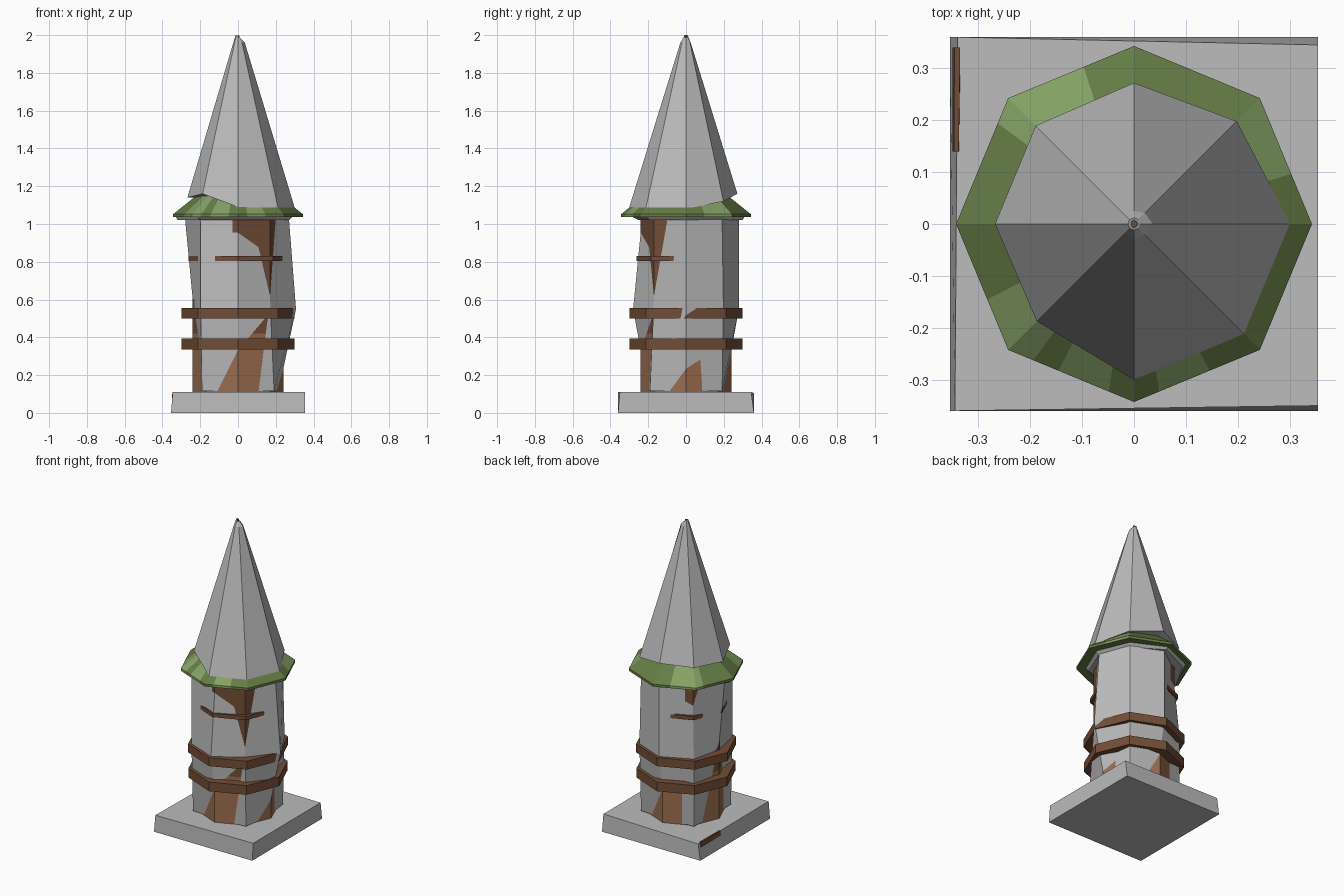
import bpy, bmesh, math

if "Cube" in bpy.data.objects:
    bpy.data.objects.remove(bpy.data.objects["Cube"])

def material(name, r, g, b):
    m = bpy.data.materials.new(name)
    m.diffuse_color = (r, g, b, 1)
    m.use_nodes = True
    m.node_tree.nodes["Principled BSDF"].inputs["Base Color"].default_value = m.diffuse_color
    return m

STONE = material("pale stone", 0.50, 0.50, 0.50)
WOOD = material("dark wood", 0.17, 0.075, 0.038)
CLAY = material("light wood", 0.33, 0.155, 0.08)
MOSS = material("moss green", 0.13, 0.205, 0.06)
LIGHT_MOSS = material("light moss", 0.235, 0.36, 0.13)

def ring(radii, z):
    """Octagon points with corners on the axes; z is one height or eight."""
    if not isinstance(radii, (list, tuple)):
        radii = [radii] * 8
    if not isinstance(z, (list, tuple)):
        z = [z] * 8
    return [(r * math.cos(i * math.pi / 4), r * math.sin(i * math.pi / 4), h)
            for i, (r, h) in enumerate(zip(radii, z))]

def loft(name, rings, mats, rule=None, closed=False, tri=False, sub=1):
    """Joins rings into a skin, capped or closed on itself like a hoop."""
    bm = bmesh.new()
    rows = []
    for pts in rings:
        row = []
        for i, p in enumerate(pts):
            q = pts[(i + 1) % len(pts)]
            for k in range(sub):
                t = k / sub
                row.append(bm.verts.new([a + (b - a) * t for a, b in zip(p, q)]))
        rows.append(row)
    n = len(rows[0])
    pairs = list(zip(rows, rows[1:]))
    if closed:
        pairs.append((rows[-1], rows[0]))
    for lo, hi in pairs:
        for i in range(n):
            j = (i + 1) % n
            bm.faces.new((lo[i], lo[j], hi[j], hi[i]))
    if not closed:
        bm.faces.new(rows[0][::-1])
        bm.faces.new(rows[-1])
    if tri:
        bmesh.ops.triangulate(bm, faces=bm.faces[:])
    bmesh.ops.recalc_face_normals(bm, faces=bm.faces[:])
    if rule:
        for f in bm.faces:
            f.material_index = rule(f.calc_center_median())
    me = bpy.data.meshes.new(name)
    bm.to_mesh(me)
    bm.free()
    for m in mats:
        me.materials.append(m)
    ob = bpy.data.objects.new(name, me)
    bpy.context.collection.objects.link(ob)
    return ob

def hoop(name, r, z0, z1, inner):
    return loft(name, [ring(inner, z0), ring(r, z0), ring(r, z1), ring(inner, z1)],
                [WOOD], closed=True)

# Stone plinth, slightly out of square, with a worn top
loft("plinth", [
    [(-.355, -.36, 0), (.355, -.36, 0), (.355, .36, 0), (-.355, .36, 0)],
    [(-.345, -.36, .11), (.355, -.35, .11), (.355, .345, .11), (-.34, .36, .105)],
], [STONE])

# Wooden strip showing through the worn plinth edge
loft("plinth_timber", [
    [(-.350, .14, .08), (-.335, .14, .08), (-.335, .34, .08), (-.350, .34, .08)],
    [(-.347, .14, .111), (-.338, .14, .111), (-.335, .34, .111), (-.346, .34, .111)],
], [WOOD])

# Timber core: light low down, dark above
loft("tower_core", [ring(.24, .10), ring(.24, .42), ring(.24, 1.03)],
     [CLAY, WOOD], rule=lambda c: 1 if c.z > .42 else 0)

# Uneven stone wall; the core shows where the wall dips inside it
loft("tower_wall", [
    ring([.215, .27, .20, .27, .20, .27, .20, .27], .115),
    ring([.307, .28, .28, .27, .235, .28, .28, .243], .55),
    ring([.27, .27, .28, .228, .28, .28, .233, .222], 1.025),
], [STONE])

# Hoops around the wall
hoop("lower_hoop", .298, .335, .395, .24)
hoop("upper_hoop", .300, .50, .555, .24)
hoop("peg_hoop", .262, .805, .83, .22)

# Ragged stone ledge beneath the eave
loft("eave_ledge", [
    ring([.27, .26, .30, .29, .32, .29, .25, .27], 1.02),
    ring([.29, .29, .31, .31, .33, .30, .29, .29], 1.04),
], [STONE])

# Mossy eave with lighter patches chosen by direction
PATCHES = [(32, 14), (128, 18), (218, 12), (256, 9), (290, 11)]

def moss_rule(c):
    a = math.degrees(math.atan2(c.y, c.x)) % 360
    return int(c.z > 1.042 and any(abs(a - m) < w for m, w in PATCHES))

loft("mossy_eave", [ring(.23, 1.04), ring(.343, 1.036), ring(.343, 1.052), ring(.215, 1.155)],
     [MOSS, LIGHT_MOSS], rule=moss_rule, closed=True, sub=5)

# Stone spire with a ragged lower edge and a chipped tip
low = [1.08, 1.12, 1.16, 1.15, 1.14, 1.16, 1.09, 1.085]
edge = [.302, .28, .272, .268, .268, .265, .30, .30]
loft("spire", [
    ring(.20, 1.14),
    ring(edge, low),
    ring([.036, .03, .025, .025, .025, .025, .03, .03], 1.96),
    ring([.012] * 8, [1.985, 1.985, 1.99, 2.0, 2.0, 2.0, 1.99, 1.985]),
], [STONE])

# Wooden pin at the tip
loft("tip_pin", [ring(.007, 1.95), ring(.007, 1.997)], [WOOD])
